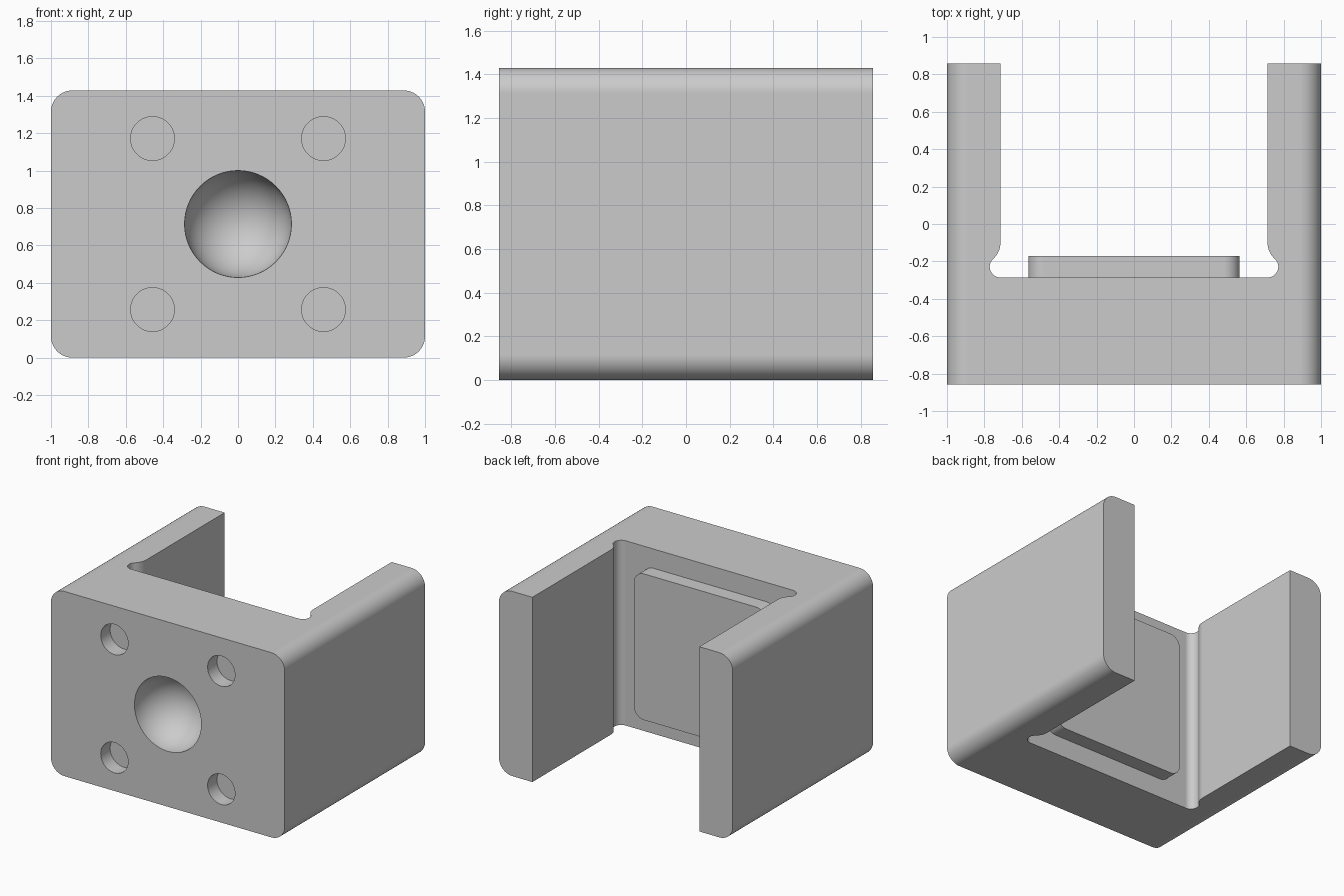
import bpy, bmesh
from math import sin, cos, radians, sqrt, atan2, degrees
from mathutils import Vector

if "Cube" in bpy.data.objects:
    bpy.data.objects.remove(bpy.data.objects["Cube"])

U = 2 / 35                      # design unit: the block is 35 units wide
HEIGHT, FRONT, BACK = 25 * U, -15 * U, 15 * U
FLOOR = -5 * U                  # rear face of the thick front wall
MID = HEIGHT / 2

steel = bpy.data.materials.new("plain_grey")
steel.use_nodes = True
grey = (0.6, 0.6, 0.6, 1)
steel.diffuse_color = grey
steel.node_tree.nodes["Principled BSDF"].inputs["Base Color"].default_value = grey


def arc(cx, cy, r, a0, a1, n):
    angles = [radians(a0 + (a1 - a0) * i / n) for i in range(n + 1)]
    return [(cx + r * cos(a), cy + r * sin(a)) for a in angles]


def rounded_rect(hw, hh, r, n=14):
    pts = []
    for sx, sy, a in ((1, 1, 0), (-1, 1, 90), (-1, -1, 180), (1, -1, 270)):
        pts += arc(sx * (hw - r), sy * (hh - r), r, a, a + 90, n)
    return pts


def finish(name, bm):
    bmesh.ops.recalc_face_normals(bm, faces=bm.faces)
    mesh = bpy.data.meshes.new(name)
    bm.to_mesh(mesh)
    bm.free()
    mesh.materials.append(steel)
    obj = bpy.data.objects.new(name, mesh)
    bpy.context.collection.objects.link(obj)
    return obj


def extrude(name, points, offset):
    bm = bmesh.new()
    face = bm.faces.new([bm.verts.new(p) for p in points])
    out = bmesh.ops.extrude_face_region(bm, geom=[face])
    moved = [v for v in out["geom"] if isinstance(v, bmesh.types.BMVert)]
    bmesh.ops.translate(bm, verts=moved, vec=Vector(offset))
    return finish(name, bm)


def lathe(name, profile, x, z, steps=64):
    """Revolve (radius, depth) points about an axis running into the front face."""
    bm = bmesh.new()
    verts = [bm.verts.new((r, FRONT + d, 0)) for r, d in profile]
    edges = [bm.edges.new(pair) for pair in zip(verts, verts[1:])]
    bmesh.ops.spin(bm, geom=verts + edges, cent=(0, 0, 0), axis=(0, 1, 0),
                   angle=radians(360), steps=steps, use_duplicate=False)
    bmesh.ops.remove_doubles(bm, verts=bm.verts, dist=1e-5)
    bmesh.ops.translate(bm, verts=bm.verts, vec=(x, 0, z))
    return finish(name, bm)


def cut(target, cutter):
    mod = target.modifiers.new("cut", 'BOOLEAN')
    mod.operation, mod.solver, mod.object = 'DIFFERENCE', 'EXACT', cutter
    bpy.context.view_layer.objects.active = target
    bpy.ops.object.modifier_apply(modifier=mod.name)
    bpy.data.objects.remove(cutter)


def smooth(obj):
    bpy.ops.object.select_all(action='DESELECT')
    obj.select_set(True)
    bpy.context.view_layer.objects.active = obj
    bpy.ops.object.shade_smooth_by_angle(angle=radians(30))
    mod = obj.modifiers.new("even_normals", 'WEIGHTED_NORMAL')
    mod.keep_sharp = True


# Block with four rounded long edges
outline = rounded_rect(1, MID, 2 * U)
body = extrude("bracket_body", [(x, FRONT, MID + z) for x, z in outline],
               (0, BACK - FRONT, 0))

# Open channel between the arms, with rounded relief grooves in its corners
wall, r_groove, r_fillet = 12.5 * U, U, 2 * U
groove_y = FLOOR + r_groove
rise = sqrt((r_groove + r_fillet) ** 2 - r_fillet ** 2)
tilt = degrees(atan2(rise, r_fillet))
side = [(wall, BACK + 0.2)]
side += arc(wall + r_fillet, groove_y + rise, r_fillet, 180, 180 + tilt, 10)
side += arc(wall, groove_y, r_groove, tilt, -90, 20)[1:]
channel = side + [(-x, y) for x, y in reversed(side)]
cut(body, extrude("channel_cutter", [(x, y, -0.1) for x, y in channel],
                  (0, 0, HEIGHT + 0.2)))

# Round dimple in the middle of the front face
dimple = [(0, -0.1), (5 * U, -0.1)] + arc(0, 0, 5 * U, 0, 90, 20)
cut(body, lathe("dimple_cutter", dimple, 0, MID))

# Four shallow blind holes around it
hole_r = 0.117
for sx in (-1, 1):
    for sz in (-1, 1):
        hole = [(0, -0.1), (hole_r, -0.1), (hole_r, 2 * U), (0, 2 * U)]
        cut(body, lathe("hole_cutter", hole, sx * 8 * U, MID + sz * 8 * U))
smooth(body)

# Raised square pad on the channel floor
pad_outline = rounded_rect(0.565, 0.565, 1.5 * U, 10)
pad = extrude("raised_pad", [(x, FLOOR - 0.01, MID + z) for x, z in pad_outline],
              (0, 2 * U + 0.01, 0))
smooth(pad)
